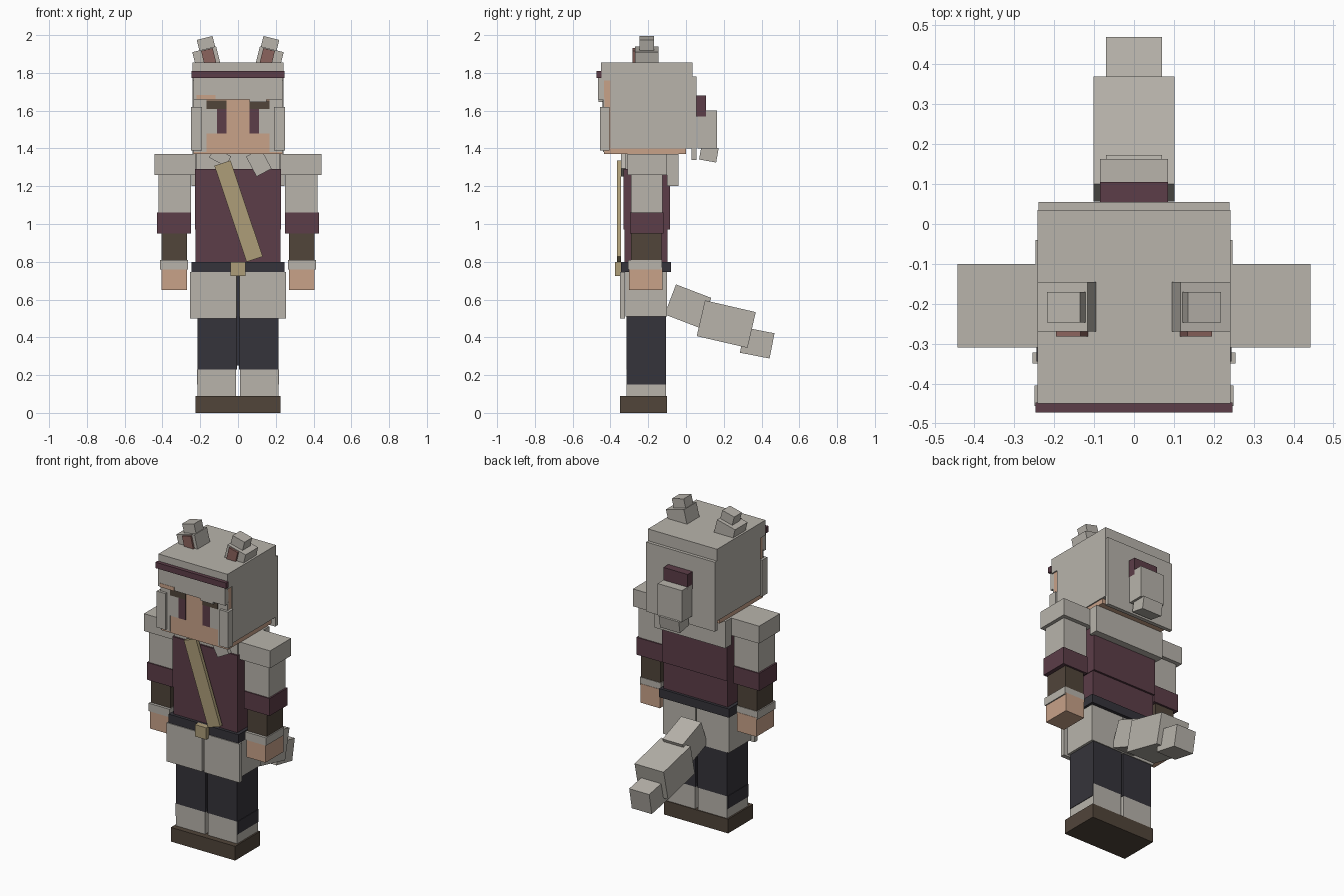
import bpy
from math import radians
from mathutils import Matrix, Vector

cube = bpy.data.objects.get("Cube")
if cube:
    bpy.data.objects.remove(cube, do_unlink=True)


def material(name, rgb):
    m = bpy.data.materials.new(name)
    m.use_nodes = True
    m.diffuse_color = (*rgb, 1)
    m.node_tree.nodes["Principled BSDF"].inputs["Base Color"].default_value = (*rgb, 1)
    return m


GREY = material("pale grey", (.48, .455, .41))
SKIN = material("skin", (.58, .36, .25))
MAROON = material("maroon", (.107, .047, .065))
DARK = material("charcoal", (.036, .034, .043))
BROWN = material("dark brown", (.082, .059, .042))
GOLD = material("dull gold", (.42, .34, .19))
PINK = material("ear pink", (.26, .125, .11))


def box(name, x, y, z, mat, tilt=0, axis="Y"):
    """Box from its extents, optionally tilted about its own centre."""
    ranges = (x, y, z)
    centre = Vector([(a + b) / 2 for a, b in ranges])
    size = [b - a for a, b in ranges]
    bpy.ops.mesh.primitive_cube_add(size=1)
    ob = bpy.context.object
    ob.name = name
    ob.data.transform(Matrix.Rotation(radians(tilt), 4, axis) @ Matrix.Diagonal((*size, 1)))
    ob.location = centre
    ob.data.materials.append(mat)
    return ob


def pair(name, x, y, z, mat, tilt=0):
    """Left part on +x and its mirror image on -x."""
    box("left_" + name, x, y, z, mat, tilt)
    box("right_" + name, (-x[1], -x[0]), y, z, mat, -tilt)


def mid(name, half, y, z, mat, tilt=0):
    """Part centred on x, tilted about the x axis."""
    return box(name, (-half, half), y, z, mat, tilt, "X")


# Feet and legs
pair("shoe", (0, .225), (-.35, -.10), (0, .09), BROWN)
pair("sock", (.01, .215), (-.315, -.105), (.09, .23), GREY)
pair("sock_side_panel", (.21, .218), (-.313, -.107), (.15, .23), DARK)
pair("leg", (.006, .215), (-.315, -.105), (.23, .52), DARK)
pair("hip", (.004, .23), (-.32, -.10), (.51, .76), GREY)
pair("front_flap", (.008, .255), (-.35, -.322), (.50, .745), GREY)
mid("leg_seam", .007, (-.3, -.12), (.25, .74), DARK)

# Torso and belt
mid("shirt_upper", .228, (-.33, -.085), (.97, 1.29), MAROON)
mid("shirt_lower", .224, (-.326, -.097), (.78, .97), MAROON)
mid("collar", .22, (-.32, -.10), (1.29, 1.372), GREY)
mid("back_scarf", .247, (-.10, -.04), (1.20, 1.37), GREY)
mid("belt", .245, (-.345, -.08), (.745, .80), DARK)
mid("buckle", .04, (-.375, -.34), (.725, .80), GOLD)
box("chest_strap", (-.042, .048), (-.365, -.343), (.80, 1.336), GOLD, -18.5)
box("left_lapel", (.065, .155), (-.345, -.31), (1.265, 1.385), GREY, -28)
box("right_lapel", (-.145, -.045), (-.343, -.31), (1.325, 1.385), GREY, 28)

# Arms
pair("shoulder", (.222, .442), (-.31, -.10), (1.26, 1.37), GREY)
pair("upper_arm", (.25, .42), (-.29, -.125), (1.06, 1.26), GREY)
pair("sleeve_band", (.25, .43), (-.297, -.118), (.95, 1.06), MAROON)
pair("bracer", (.27, .405), (-.29, -.13), (.80, .95), BROWN)
pair("cuff", (.265, .412), (-.307, -.127), (.76, .81), GREY)
pair("hand", (.27, .405), (-.303, -.125), (.65, .77), SKIN)

# Head and hair shell
mid("head", .235, (-.435, 0), (1.37, 1.80), SKIN)
mid("hair_top", .242, (-.45, .035), (1.76, 1.855), GREY)
pair("hair_side", (.22, .242), (-.40, .035), (1.40, 1.77), GREY)
mid("hair_back", .241, (-.02, .034), (1.40, 1.77), GREY)
mid("hair_back_panel", .24, (.03, .055), (1.34, 1.78), GREY)
pair("cheek_lock", (.19, .25), (-.456, -.405), (1.39, 1.62), GREY)
mid("fringe", .235, (-.465, -.43), (1.66, 1.78), GREY)
mid("headband", .247, (-.473, -.448), (1.773, 1.81), MAROON)

# Face plates
pair("temple_hair", (.168, .236), (-.44, -.432), (1.38, 1.67), GREY)
pair("eye_white", (.11, .17), (-.4395, -.432), (1.48, 1.61), GREY)
pair("iris", (.06, .11), (-.4395, -.432), (1.48, 1.61), MAROON)
pair("brow", (.06, .166), (-.442, -.434), (1.61, 1.655), BROWN)
box("fringe_gap", (-.22, -.12), (-.467, -.46), (1.658, 1.682), SKIN)
box("fringe_lock", (.06, .15), (-.462, -.435), (1.645, 1.67), GREY)

# Animal ears leaning outward
pair("ear", (.10, .23), (-.27, -.145), (1.81, 1.927), GREY, 14)
pair("inner_ear", (.122, .185), (-.282, -.26), (1.83, 1.925), PINK, 14)
pair("ear_tip", (.126, .212), (-.247, -.17), (1.92, 1.986), GREY, 14)

# Ponytail
mid("hair_tie", .085, (.05, .105), (1.57, 1.68), MAROON)
mid("ponytail", .085, (.062, .163), (1.40, 1.60), GREY)
mid("ponytail_tip", .07, (.075, .167), (1.333, 1.41), GREY, -10)

# Three-part tail drooping backward
mid("tail_base", .07, (-.09, .11), (.48, .65), GREY, -21)
mid("tail_middle", .102, (.075, .351), (.373, .567), GREY, -13)
mid("tail_tip", .07, (.297, .457), (.302, .438), GREY, -11)
